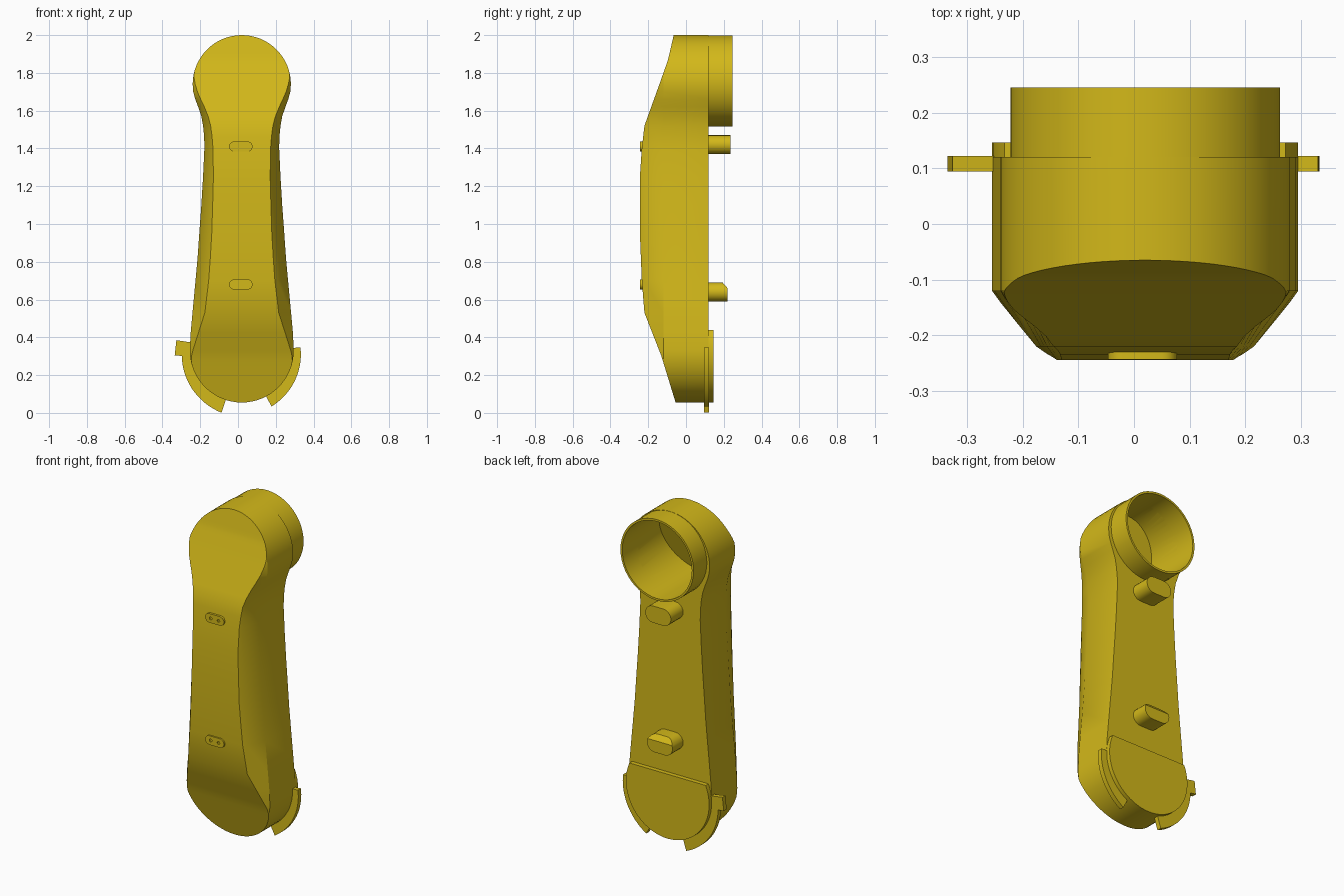
import bpy, bmesh
from math import sin, cos, pi, radians

if "Cube" in bpy.data.objects:
    bpy.data.objects.remove(bpy.data.objects["Cube"])

CX = 0.02  # centre line of the handle
mat = bpy.data.materials.new("yellow_plastic")
mat.diffuse_color = (0.65, 0.48, 0.01, 1)
mat.use_nodes = True
mat.node_tree.nodes["Principled BSDF"].inputs["Base Color"].default_value = mat.diffuse_color


def finish(name, bm):
    bmesh.ops.remove_doubles(bm, verts=bm.verts, dist=1e-4)
    bmesh.ops.recalc_face_normals(bm, faces=bm.faces)
    me = bpy.data.meshes.new(name)
    bm.to_mesh(me)
    bm.free()
    me.materials.append(mat)
    ob = bpy.data.objects.new(name, me)
    bpy.context.collection.objects.link(ob)
    return ob


def prism(name, pts, y0, y1, slope=None):
    """Extrude an x-z outline along y; slope(z) may replace the front depth."""
    bm = bmesh.new()
    a = [bm.verts.new((x, slope(z) if slope else y0, z)) for x, z in pts]
    b = [bm.verts.new((x, y1, z)) for x, z in pts]
    bm.faces.new(a)
    bm.faces.new(b[::-1])
    for i in range(len(pts)):
        j = (i + 1) % len(pts)
        bm.faces.new((a[i], a[j], b[j], b[i]))
    return finish(name, bm)


def arc(cx, cz, r0, a0, a1, n=24, r1=None):
    r1 = r0 if r1 is None else r1
    return [(cx + (r0 + (r1 - r0) * i / n) * cos(radians(a0 + (a1 - a0) * i / n)),
             cz + (r0 + (r1 - r0) * i / n) * sin(radians(a0 + (a1 - a0) * i / n)))
            for i in range(n + 1)]


def circle(cx, cz, r, n=48):
    return arc(cx, cz, r, 0, 360, n)[:-1]


def stadium(cx, cz, half_len, r):
    return (arc(cx + half_len - r, cz, r, -90, 90, 10)
            + arc(cx - half_len + r, cz, r, 90, 270, 10))


def cut(ob, cutter):
    m = ob.modifiers.new("cut", 'BOOLEAN')
    m.operation, m.solver, m.object = 'DIFFERENCE', 'EXACT', cutter
    bpy.context.view_layer.objects.active = ob
    bpy.ops.object.modifier_apply(modifier=m.name)


def interp(table, z):
    for (z0, v0), (z1, v1) in zip(table, table[1:]):
        if z <= z1:
            return v0 + (v1 - v0) * (z - z0) / (z1 - z0)
    return table[-1][1]


# Body: slices stacked in z, each with half width and front depth
FRONT = [(0.055, -0.055), (0.3, -0.13), (0.53, -0.22), (0.7, -0.234), (0.95, -0.244),
         (1.25, -0.244), (1.4, -0.234), (1.52, -0.22), (1.77, -0.13), (1.87, -0.095),
         (2.0, -0.065)]
WAIST = [(0.42, 0.271), (0.53, 0.261), (0.7, 0.245), (0.82, 0.234), (0.95, 0.225),
         (1.1, 0.214), (1.25, 0.205), (1.4, 0.198), (1.46, 0.199), (1.52, 0.205),
         (1.57, 0.214), (1.62, 0.231), (1.66, 0.246), (1.7, 0.257)]
slices = [(0.33 - 0.275 * cos(i * pi / 32), 0.275 * sin(i * pi / 32)) for i in range(17)]
slices += WAIST
slices += [(1.74 + 0.26 * sin(i * pi / 32), 0.26 * cos(i * pi / 32)) for i in range(17)]
bm = bmesh.new()
rings = []
for z, w in slices:
    yf = interp(FRONT, z)
    d = max(0, -0.12 - yf)
    k = (w / 0.25) ** 2
    i1 = 0.6 * min(d, 0.1) * k
    i2 = i1 + 0.9 * max(d - 0.1, 0) * k
    half = [(w, 0.12), (w, max(yf, -0.12)), (w - i1, max(yf, -0.22)), (w - i2, yf)]
    sec = half + [(-x, y) for x, y in reversed(half)]
    rings.append([bm.verts.new((CX + x, y, z)) for x, y in sec])
for r, s in zip(rings, rings[1:]):
    for i in range(8):
        j = (i + 1) % 8
        bm.faces.new((r[i], r[j], s[j], s[i]))
body = finish("handle_body", bm)

# Round socket collar on the back, bored into the hollow head
collar = prism("socket_collar", circle(CX, 1.757, 0.242), 0.1, 0.245)
bore = prism("bore_cutter", circle(CX, 1.757, 0.23), 0, 0.4,
             slope=lambda z: -0.19 + 0.326 * (z - 1.515))
cut(body, bore)
cut(collar, bore)
bpy.data.objects.remove(bore)

# Raised plate behind the lower end
rise = 23.5
prism("lower_back_plate", arc(CX, 0.33, 0.275, 180 - rise, 360 + rise, 40), 0.11, 0.146)

# Locking lugs around the lower end
for name, a0, a1, r0, r1 in (("left_lock_lug", 183, 252, 0.318, 0.346),
                             ("right_lock_lug", 298, 363, 0.335, 0.311)):
    pts = arc(CX, 0.33, r0, a0, a1, 20, r1) + arc(CX, 0.33, 0.25, a1, a0, 20)
    prism(name, pts, 0.094, 0.122)
prism("side_stop", [(-0.335, 0.305), (-0.23, 0.295), (-0.23, 0.37), (-0.326, 0.385)],
      0.094, 0.122)

# Front buttons with two small holes each
for name, z in (("upper_front_button", 1.41), ("lower_front_button", 0.68)):
    button = prism(name, stadium(0.015, z, 0.062, 0.027), -0.21, -0.243)
    for s in (-1, 1):
        hole = prism("hole_cutter", circle(0.015 + s * 0.026, z, 0.009, 12), -0.3, -0.236)
        cut(button, hole)
        bpy.data.objects.remove(hole)

# Back hooks: a rounded upper one and a chamfered lower one
prism("upper_hook", stadium(CX, 1.42, 0.085, 0.05), 0.1, 0.235)
hook = prism("lower_hook", stadium(CX, 0.64, 0.085, 0.05), 0.1, 0.22)
wedge = bmesh.new()
tri = [(0.185, 0.70), (0.26, 0.70), (0.26, 0.615)]
lo = [wedge.verts.new((-0.2, y, z)) for y, z in tri]
hi = [wedge.verts.new((0.2, y, z)) for y, z in tri]
wedge.faces.new(lo)
wedge.faces.new(hi[::-1])
for i in range(3):
    j = (i + 1) % 3
    wedge.faces.new((lo[i], lo[j], hi[j], hi[i]))
wedge = finish("chamfer_cutter", wedge)
cut(hook, wedge)
bpy.data.objects.remove(wedge)

# Smooth shading with crisp edges
for ob in bpy.data.objects:
    ob.select_set(True)
bpy.context.view_layer.objects.active = body
bpy.ops.object.shade_smooth_by_angle(angle=radians(30))
